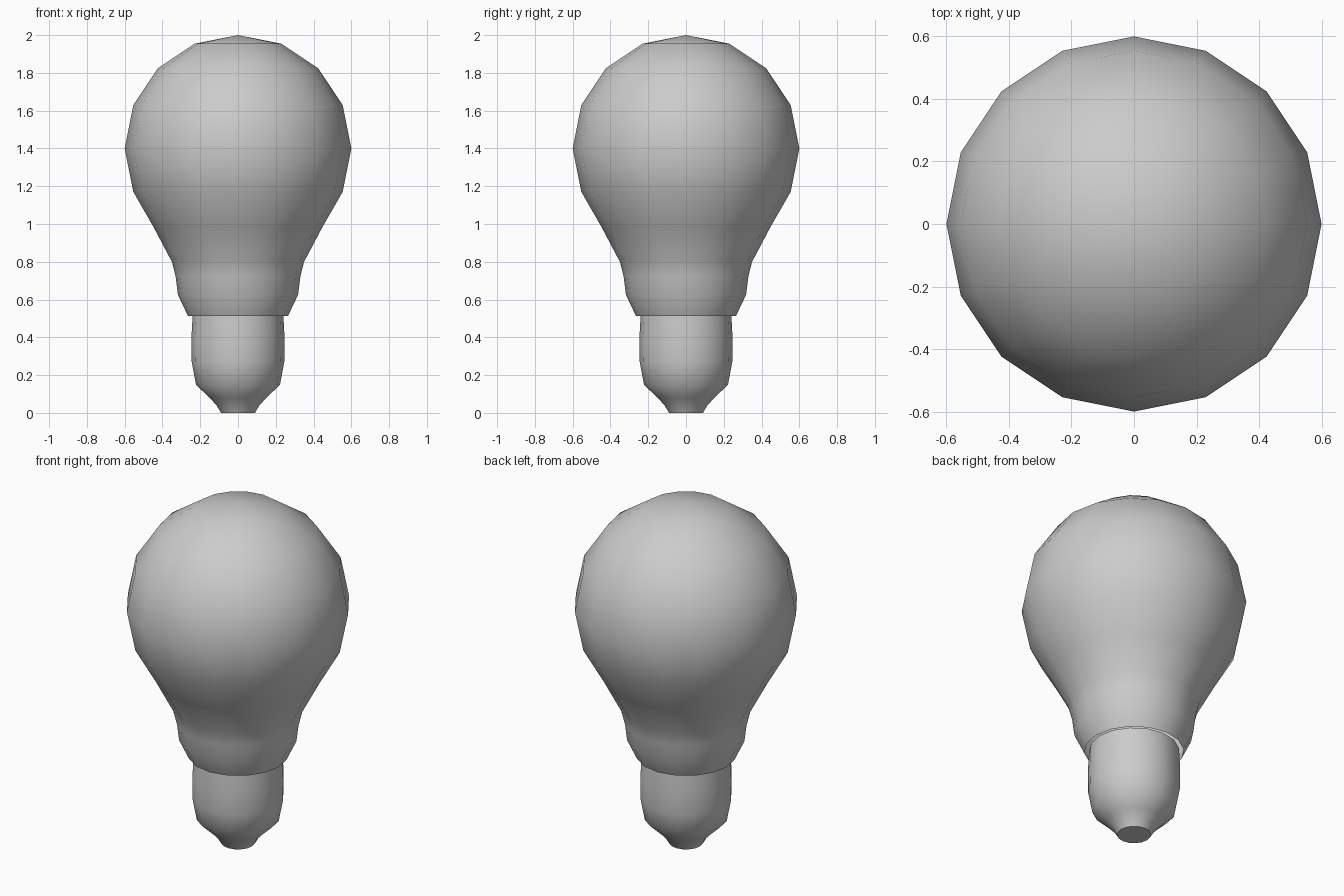
import bpy, bmesh, math

if "Cube" in bpy.data.objects:
    bpy.data.objects.remove(bpy.data.objects["Cube"])

SIDES = 16


def lathe(name, profile, cap_bottom=False):
    """Revolve (radius, z) points, listed bottom to top, around the z axis."""
    bm = bmesh.new()
    rings = []
    for r, z in profile:
        if r == 0:
            rings.append([bm.verts.new((0, 0, z))] * SIDES)
        else:
            rings.append([bm.verts.new((r * math.cos(2 * math.pi * i / SIDES),
                                        r * math.sin(2 * math.pi * i / SIDES), z))
                          for i in range(SIDES)])
    for low, high in zip(rings, rings[1:]):
        for i in range(SIDES):
            j = (i + 1) % SIDES
            quad = [low[i], low[j], high[j], high[i]]
            bm.faces.new(list(dict.fromkeys(quad)))
    if cap_bottom:
        bm.faces.new(rings[0][::-1])
    mesh = bpy.data.meshes.new(name)
    bm.to_mesh(mesh)
    bm.free()
    obj = bpy.data.objects.new(name, mesh)
    bpy.context.collection.objects.link(obj)
    bpy.ops.object.select_all(action='DESELECT')
    obj.select_set(True)
    bpy.context.view_layer.objects.active = obj
    bpy.ops.object.shade_smooth_by_angle(angle=math.radians(50))
    return obj


# Glass: flared neck, then a sphere of radius 0.6, open at the bottom
neck = [(0.265, 0.513), (0.318, 0.625), (0.33, 0.72), (0.35, 0.80), (0.445, 0.98)]
sphere = [(0.6 * math.sin(k * math.pi / 8), 1.4 + 0.6 * math.cos(k * math.pi / 8))
          for k in range(5, 0, -1)]
lathe("glass_bulb", neck + sphere + [(0, 2.0)])

# Screw base: rounded sleeve tapering to the flat contact
lathe("screw_base", [(0.09, 0), (0.112, 0.038), (0.15, 0.08), (0.222, 0.148),
                     (0.245, 0.27), (0.247, 0.39), (0.24, 0.52)], cap_bottom=True)
